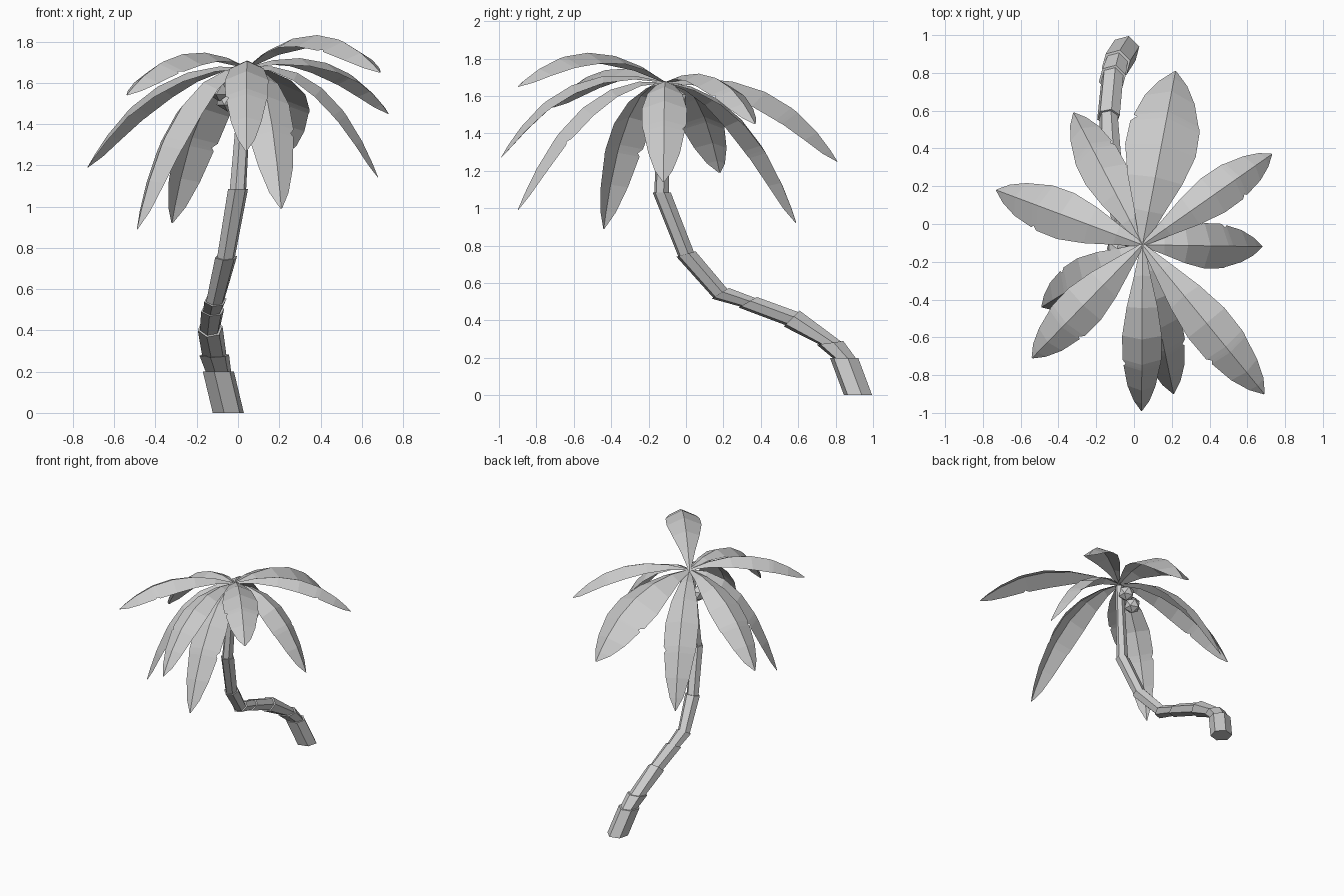
import bpy, bmesh, math
from mathutils import Vector

if "Cube" in bpy.data.objects:
    bpy.data.objects.remove(bpy.data.objects["Cube"])


def make_object(name, bm):
    mesh = bpy.data.meshes.new(name)
    bm.to_mesh(mesh)
    bm.free()
    obj = bpy.data.objects.new(name, mesh)
    bpy.context.collection.objects.link(obj)
    return obj


# Trunk: stacked six-sided sleeves, each flaring over the next
# joint: x, y, z, radius, ring tilt in degrees
joints = [(-.047, .92, 0, .078, 0), (-.095, .845, .2, .078, 0),
          (-.115, .77, .28, .074, 8), (-.135, .565, .41, .062, 45),
          (-.123, .33, .497, .058, 30), (-.11, .183, .545, .056, 32),
          (-.058, 0, .755, .055, 16), (0, -.13, 1.085, .05, 0),
          (.04, -.115, 1.66, .03, 0)]


def ring(bm, joint, scale):
    x, y, z, r, tilt = joint
    a = math.radians(tilt)
    u, v = Vector((1, 0, 0)), Vector((0, math.cos(a), math.sin(a)))
    verts = []
    for i in range(6):
        t = math.radians(60 * i + 15)
        verts.append(bm.verts.new(Vector((x, y, z)) + (u * math.cos(t) + v * math.sin(t)) * r * scale))
    return verts


bm = bmesh.new()
for k in range(len(joints) - 1):
    low = ring(bm, joints[k], 1.0 if k == 0 else .82)
    high = ring(bm, joints[k + 1], 1.0)
    for i in range(6):
        j = (i + 1) % 6
        bm.faces.new((low[i], low[j], high[j], high[i]))
    bm.faces.new(low[::-1])
    bm.faces.new(high)
make_object("trunk", bm)

# Fronds: arched ribs with a folded blade on each side and small tears
crown = Vector((.045, -.11, 1.675))
# distance along rib, left width, right width
profile = [(0, .08, .08), (.15, .42, .42), (.32, .78, .78), (.5, 1, 1),
           (.66, .98, .98), (.685, .82, .96), (.7, .92, .92),
           (.84, .72, .70), (.94, .40, .40), (1, .03, .03)]
# tip x, y, z, bend height, bend position, half width
fronds = [(.22, .81, 1.25, 1.78, .66, .19), (.73, .37, 1.45, 1.83, .62, .11),
          (.68, -.12, 1.14, 1.74, .64, .12), (.69, -.90, 1.65, 2.0, .55, .125),
          (.21, -.90, .99, 1.74, .62, .12), (.04, -.99, 1.27, 1.84, .64, .105),
          (-.54, -.71, 1.54, 1.87, .57, .12), (-.49, -.44, .89, 1.69, .68, .12),
          (-.73, .18, 1.19, 1.73, .62, .13), (-.32, .59, .92, 1.65, .66, .12)]


def frond(name, x, y, z, bend_z, bend_f, width, flip):
    tip = Vector((x, y, z))
    bend = crown.lerp(tip, bend_f)
    bend.z = bend_z
    out = Vector((x - crown.x, y - crown.y, 0)).normalized()
    side = Vector((-out.y, out.x, 0))
    bm = bmesh.new()
    rows = []
    for t, left, right in profile:
        if flip:
            left, right = right, left
        p = crown * (1 - t) ** 2 + bend * 2 * t * (1 - t) + tip * t * t
        tangent = ((bend - crown) * (1 - t) + (tip - bend) * t).normalized()
        drop = side.cross(tangent) * .45
        rows.append([bm.verts.new(p + (side + drop) * width * left),
                     bm.verts.new(p),
                     bm.verts.new(p + (-side + drop) * width * right)])
    for a, b in zip(rows, rows[1:]):
        for i in (0, 1):
            bm.faces.new((a[i], a[i + 1], b[i + 1], b[i]))
    make_object(name, bm)


for n, f in enumerate(fronds):
    frond("frond_%d" % (n + 1), *f, n % 2 == 1)

# Coconuts: faceted balls under the crown
for n, p in enumerate([(-.09, -.13, 1.57), (-.05, -.08, 1.52), (.03, -.05, 1.58)]):
    bpy.ops.mesh.primitive_ico_sphere_add(subdivisions=1, radius=.06, location=p)
    bpy.context.object.name = "coconut_%d" % (n + 1)
